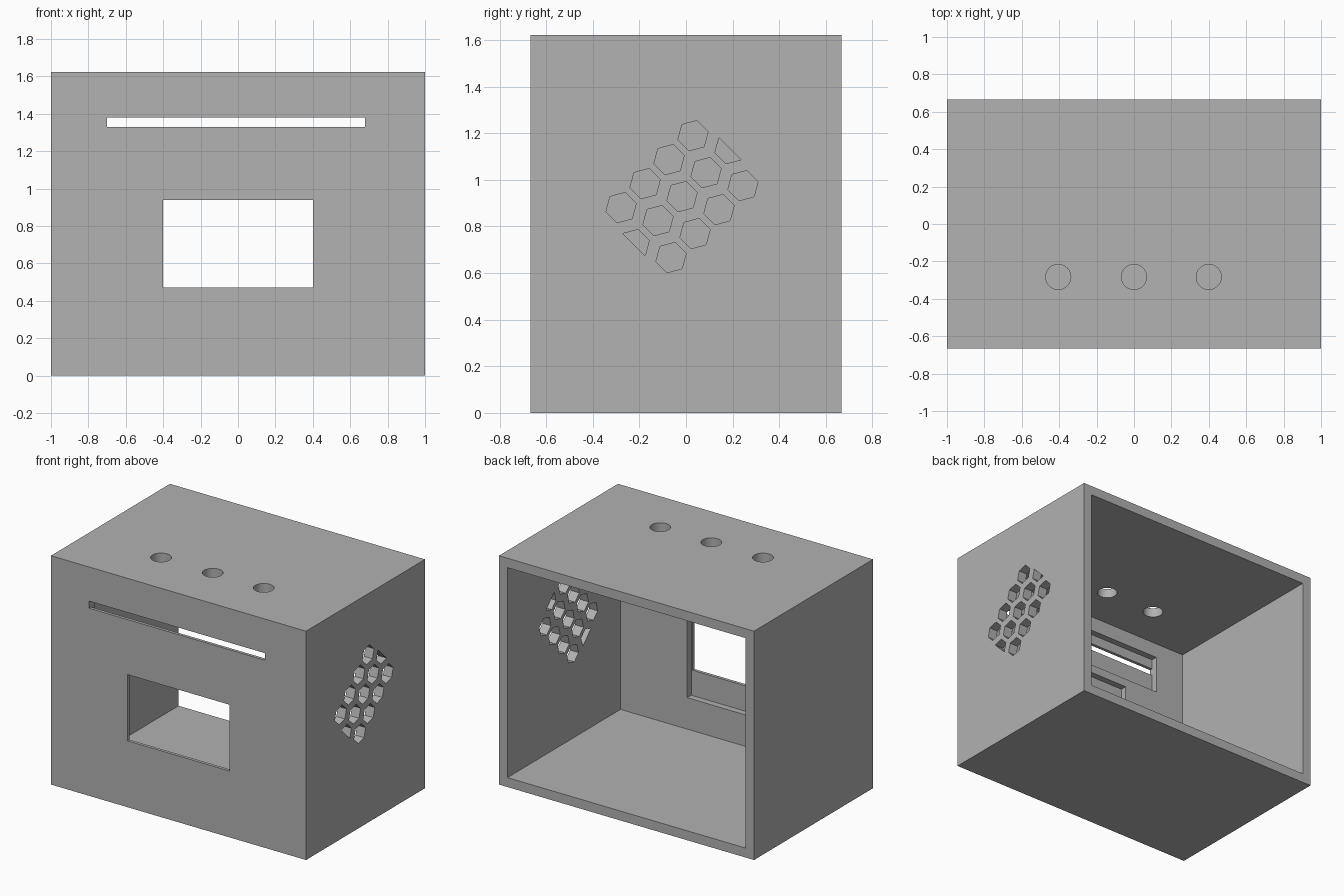
import bpy, bmesh, math
from mathutils import Vector, Matrix

if "Cube" in bpy.data.objects:
    bpy.data.objects.remove(bpy.data.objects["Cube"], do_unlink=True)

DEPTH, HEIGHT, WALL, LIP = 1.333, 1.622, 0.067, 0.022
FRONT = -DEPTH / 2
INNER = FRONT + WALL


def make_object(name, bm):
    bmesh.ops.recalc_face_normals(bm, faces=bm.faces)
    mesh = bpy.data.meshes.new(name)
    bm.to_mesh(mesh)
    bm.free()
    obj = bpy.data.objects.new(name, mesh)
    bpy.context.collection.objects.link(obj)
    return obj


def box(name, x, y, z):
    """Box spanning the given (low, high) ranges."""
    bm = bmesh.new()
    bmesh.ops.create_cube(bm, size=1)
    low, high = Vector((x[0], y[0], z[0])), Vector((x[1], y[1], z[1]))
    bm.transform(Matrix.Translation((low + high) / 2) @ Matrix.Diagonal(high - low).to_4x4())
    return make_object(name, bm)


def prism(bm, points, along):
    face = bm.faces.new([bm.verts.new(p) for p in points])
    new = bmesh.ops.extrude_face_region(bm, geom=[face])["geom"]
    bmesh.ops.translate(bm, vec=along, verts=[v for v in new if isinstance(v, bmesh.types.BMVert)])


def cut(target, cutter):
    cutter.hide_render = True
    mod = target.modifiers.new("cut", 'BOOLEAN')
    mod.operation, mod.solver, mod.object = 'DIFFERENCE', 'EXACT', cutter
    bpy.context.view_layer.objects.active = target
    bpy.ops.object.modifier_apply(modifier=mod.name)
    bpy.data.objects.remove(cutter, do_unlink=True)


# Case: a box hollowed out from the open back
case = box("case", (-1, 1), (FRONT, -FRONT), (0, HEIGHT))
cut(case, box("cavity", (-1 + WALL, 1 - WALL), (INNER, 1), (WALL, HEIGHT - WALL)))

# Front openings, each with a wider pocket behind a thin lip
pocket = (FRONT + LIP, INNER + 0.1)
through = (FRONT - 0.1, INNER + 0.1)
cut(case, box("window_pocket", (-0.43, 0.41), pocket, (0.29, 1.12)))
cut(case, box("window", (-0.4, 0.4), through, (0.47, 0.94)))
cut(case, box("slot_pocket", (-0.7, 0.68), pocket, (1.18, 1.45)))
cut(case, box("slot", (-0.7, 0.68), through, (1.33, 1.38)))

# Three round holes in the top
bm = bmesh.new()
for x in (-0.405, 0, 0.4):
    ring = [math.tau * i / 48 for i in range(48)]
    prism(bm, [(x + 0.067 * math.cos(a), -0.283 + 0.067 * math.sin(a), HEIGHT - 0.2) for a in ring],
          (0, 0, 0.4))
cut(case, make_object("top_holes", bm))

# Tilted honeycomb vent in the left wall, with half cells on two sides
bm = bmesh.new()
for row in range(-2, 3):
    for col in range(-1, 2):
        if abs(col - row) > 2 and abs(row) == 2:
            continue
        y = -0.017 + 0.1586 * col - 0.1029 * row
        z = 0.928 - 0.0557 * col - 0.1029 * row
        first, count = 15, 6
        if col == 0 and abs(row) == 2:
            first, count = (135 if row < 0 else -45), 4
        angles = [math.radians(first + 60 * i) for i in range(count)]
        prism(bm, [(0.85, y + 0.067 * math.cos(a), z + 0.067 * math.sin(a)) for a in angles],
              (0.3, 0, 0))
cut(case, make_object("vent_cells", bm))

# Plain grey finish
grey = bpy.data.materials.new("plain grey")
grey.use_nodes = True
color = (0.445, 0.445, 0.445, 1)
grey.diffuse_color = color
grey.node_tree.nodes["Principled BSDF"].inputs["Base Color"].default_value = color
case.data.materials.clear()
case.data.materials.append(grey)
for face in case.data.polygons:
    face.material_index = 0

bpy.ops.object.select_all(action='DESELECT')
case.select_set(True)
bpy.context.view_layer.objects.active = case
bpy.ops.object.shade_smooth_by_angle(angle=math.radians(30))
